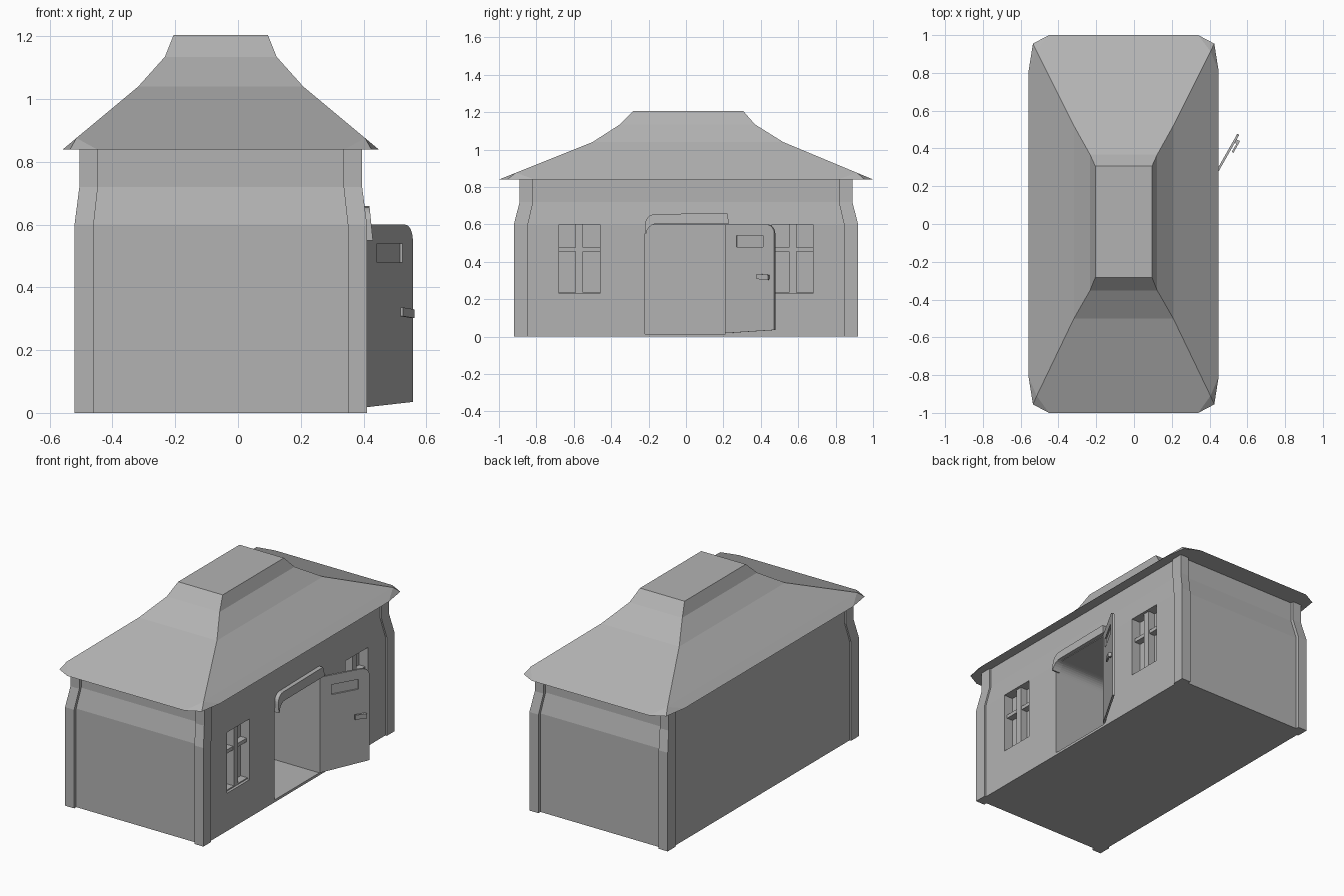
import bpy, bmesh, math
from mathutils import Matrix

if "Cube" in bpy.data.objects:
    bpy.data.objects.remove(bpy.data.objects["Cube"])

CX = -0.055  # house centre line

GREY = bpy.data.materials.new("dark_grey")
GREY.diffuse_color = (0.45, 0.45, 0.45, 1)
GREY.use_nodes = True
GREY.node_tree.nodes["Principled BSDF"].inputs["Base Color"].default_value = GREY.diffuse_color


def make(name, bm, matrix=None):
    bmesh.ops.remove_doubles(bm, verts=bm.verts, dist=1e-5)
    bmesh.ops.recalc_face_normals(bm, faces=bm.faces)
    if matrix:
        bm.transform(matrix)
    mesh = bpy.data.meshes.new(name)
    bm.to_mesh(mesh)
    bm.free()
    mesh.materials.append(GREY)
    obj = bpy.data.objects.new(name, mesh)
    bpy.context.collection.objects.link(obj)
    return obj


def loft(name, rings, matrix=None):
    """Closed solid through rings of equal point count; repeated points collapse."""
    bm = bmesh.new()
    loops = [[bm.verts.new(p) for p in r] for r in rings]
    n = len(loops[0])
    for a, b in zip(loops, loops[1:]):
        for i in range(n):
            j = (i + 1) % n
            bm.faces.new((a[i], a[j], b[j], b[i]))
    bm.faces.new(loops[0])
    bm.faces.new(loops[-1])
    bmesh.ops.dissolve_degenerate(bm, dist=1e-5, edges=bm.edges)
    return make(name, bm, matrix)


def prism(name, profile, x0, x1, matrix=None):
    """Profile of (y, z) points extruded along x."""
    return loft(name, [[(x, y, z) for y, z in profile] for x in (x0, x1)], matrix)


def box(name, x, y, z, matrix=None):
    return prism(name, [(y[0], z[0]), (y[1], z[0]), (y[1], z[1]), (y[0], z[1])], x[0], x[1], matrix)


def arc(cy, cz, r, a0, a1, n=8):
    return [(cy + r * math.cos(math.radians(a0 + (a1 - a0) * i / n)),
             cz + r * math.sin(math.radians(a0 + (a1 - a0) * i / n))) for i in range(n + 1)]


def cut(obj, cutter):
    cutter.hide_render = True
    mod = obj.modifiers.new("cut", 'BOOLEAN')
    mod.operation = 'DIFFERENCE'
    mod.solver = 'EXACT'
    mod.object = cutter
    bpy.context.view_layer.objects.active = obj
    bpy.ops.object.modifier_apply(modifier=mod.name)
    bpy.data.objects.remove(cutter)


def four_corners(pts):
    """Mirror one corner's points (running counter-clockwise) to all four corners."""
    out = []
    for sx, sy in ((1, 1), (-1, 1), (-1, -1), (1, -1)):
        out += [(sx * x, sy * y) for x, y in (pts if sx * sy > 0 else pts[::-1])]
    return out


# Walls with raised corner posts, tapering near the eaves
plan = four_corners([(0.456, 0.845), (0.466, 0.845), (0.466, 0.92), (0.405, 0.92), (0.405, 0.9)])
walls = loft("walls", [[(CX + x * s, y * s, z) for x, y in plan]
                       for z, s in ((0, 1), (0.6, 1), (0.72, 0.967), (0.845, 0.967))])

# Doorway and window recesses
opening = [(-0.22, 0.015), (0.21, 0.015), (0.21, 0.6)] + arc(-0.16, 0.54, 0.06, 90, 180)
cut(walls, prism("doorway_cutter", opening, -0.4, 0.6))
for side, y in (("left", -0.57), ("right", 0.57)):
    cut(walls, box("window_cutter", (0.34, 0.6), (y - 0.11, y + 0.11), (0.23, 0.6)))
    box(side + "_window_mullion", (0.335, 0.385), (y - 0.02, y + 0.02), (0.225, 0.605))
    box(side + "_window_crossbar", (0.335, 0.38), (y - 0.115, y + 0.115), (0.455, 0.477))
    box(side + "_window_sill", (0.335, 0.385), (y - 0.115, y + 0.115), (0.225, 0.237))

# Hipped roof with clipped eave corners and a flat top
rings = [[(CX + x, y, 0.84) for x, y in four_corners([(0.503, 0.81), (0.48, 0.955), (0.395, 1.0)])]]
for z, hx, hy, oy in ((0.876, 0.46, 0.912, 0.002), (1.04, 0.263, 0.51, 0.01),
                      (1.135, 0.178, 0.36, 0.008), (1.205, 0.15, 0.295, 0.012)):
    rings.append([(CX + x, y + oy, z) for x, y in four_corners([(hx, hy)] * 3)])
loft("roof", rings)

# Curved hood over the doorway, leaning back slightly
lean = Matrix.Identity(4)
lean[0][2], lean[0][3] = -0.1, 0.055
hood = ([(0.23, 0.605), (0.22, 0.66)] + arc(-0.165, 0.602, 0.053, 90, 180, 6)
        + [(-0.22, 0.55)] + arc(-0.155, 0.545, 0.058, 175, 90, 6))
prism("door_hood", hood, 0.38, 0.43, lean)

# Open door, built along local y from the hinge; local +x is its visible face
swing = Matrix.Translation((0.408, 0.208, 0)) @ Matrix.Rotation(-math.atan2(0.15, 0.265), 4, 'Z')
leaf = [(0, 0.018), (0.303, 0.035)] + arc(0.253, 0.55, 0.05, 0, 90) + [(0, 0.6)]
door = prism("door", leaf, -0.012, 0, swing)
cut(door, box("slot_cutter", (-0.009, 0.05), (0.07, 0.235), (0.48, 0.54), swing))

# Lever handle
box("handle_stem", (-0.004, 0.016), (0.255, 0.275), (0.308, 0.33), swing)
loft("handle_lever", [[(x, y, z + lift) for x, z in ((0.01, 0.302), (0.02, 0.302), (0.02, 0.33), (0.01, 0.33))]
                      for y, lift in ((0.205, 0.006), (0.277, 0.0))], swing)
